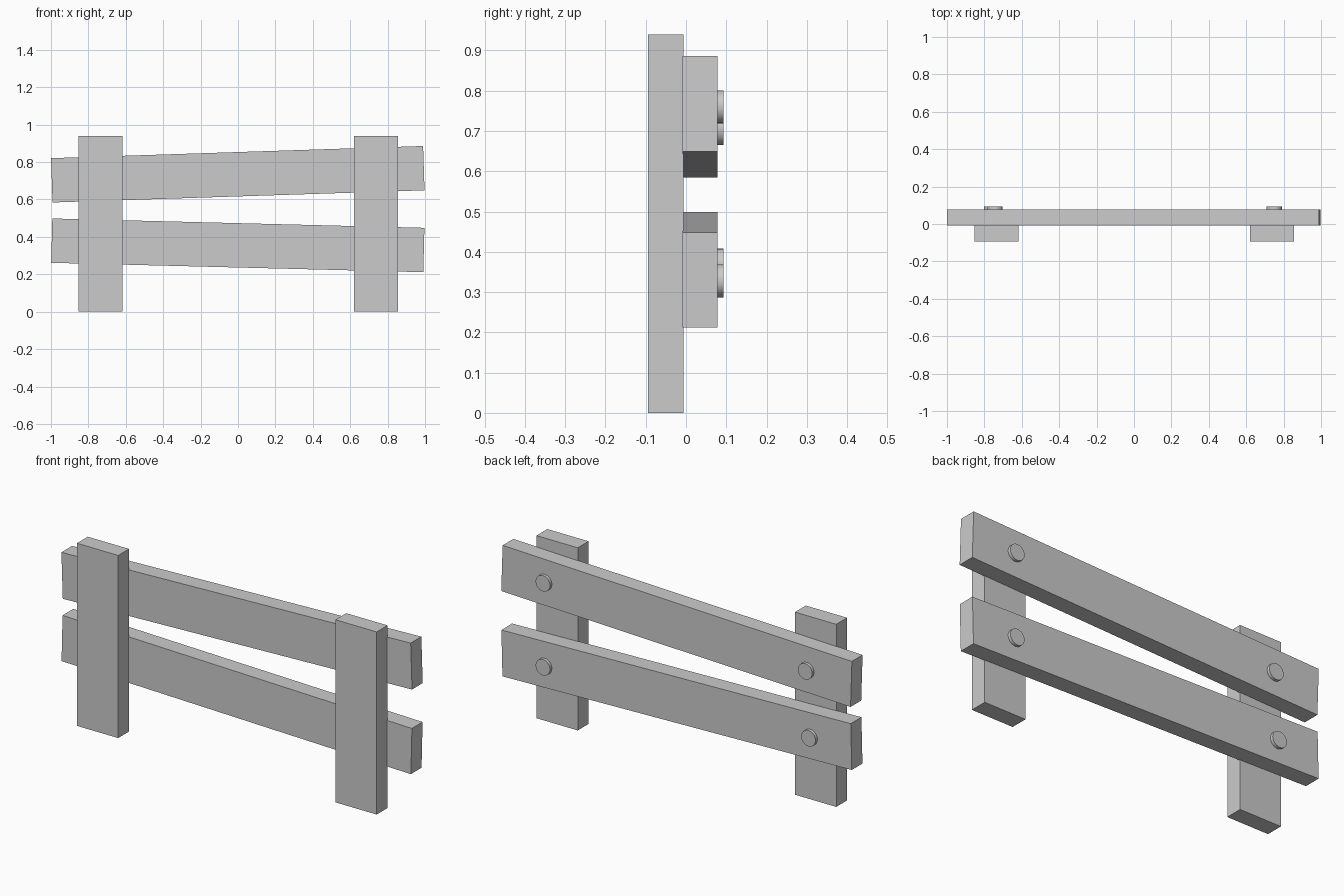
import bpy
from math import pi, atan2

if "Cube" in bpy.data.objects:
    bpy.data.objects.remove(bpy.data.objects["Cube"])


def plank(name, size, loc, tilt=0.0):
    bpy.ops.mesh.primitive_cube_add(size=1, location=loc)
    ob = bpy.context.object
    ob.name = name
    ob.scale = size
    bpy.ops.object.transform_apply(location=False, rotation=False, scale=True)
    ob.rotation_euler.y = -tilt  # positive tilt raises the +x end
    return ob


def bolt(name, x, z):
    bpy.ops.mesh.primitive_cylinder_add(vertices=24, radius=0.041, depth=0.025,
                                        location=(x, 0.081, z),
                                        rotation=(pi / 2, 0, 0))
    bpy.context.object.name = name
    bpy.ops.object.shade_smooth_by_angle()


# Upright posts at the front
for side, x in (("left", -0.734), ("right", 0.738)):
    plank(f"{side}_post", (0.235, 0.088, 0.94), (x, -0.05, 0.47))

# Slightly crooked rails behind the posts, each with two round bolt heads
rails = (
    ("upper", 0.735, atan2(0.065, 1.99), ((-0.743, 0.706), (0.75, 0.76))),
    ("lower", 0.355, atan2(-0.05, 1.99), ((-0.762, 0.367), (0.75, 0.328))),
)
for level, z, tilt, bolts in rails:
    plank(f"{level}_rail", (1.99, 0.087, 0.237), (-0.001, 0.0345, z), tilt)
    for side, (bx, bz) in zip(("left", "right"), bolts):
        bolt(f"{level}_{side}_bolt", bx, bz)
